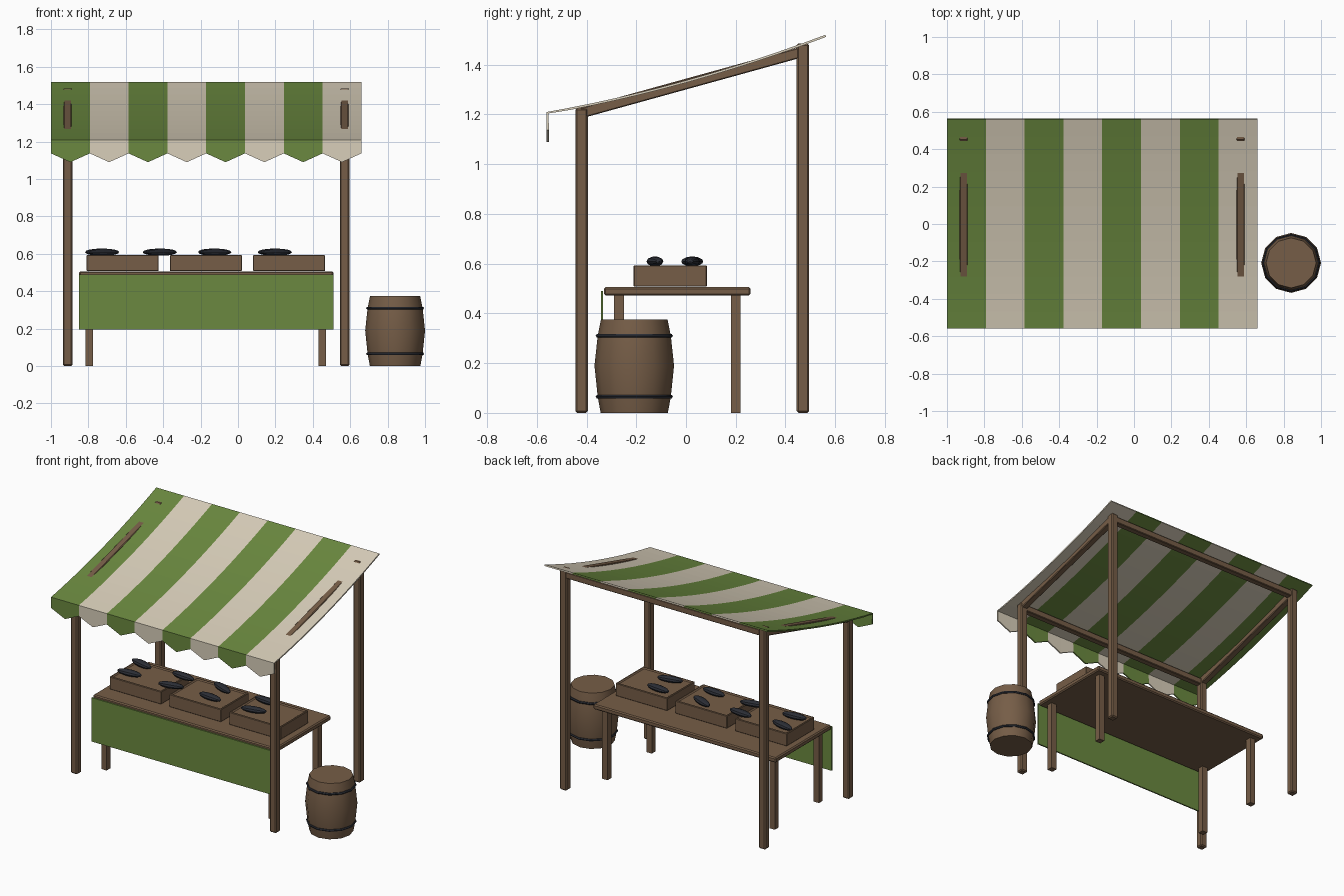
import bpy, bmesh, math
from mathutils import Vector, Matrix

if "Cube" in bpy.data.objects:
    bpy.data.objects.remove(bpy.data.objects["Cube"])


def material(name, rgb):
    m = bpy.data.materials.new(name)
    m.use_nodes = True
    color = (*rgb, 1)
    m.diffuse_color = color
    m.node_tree.nodes["Principled BSDF"].inputs["Base Color"].default_value = color
    return m


wood = material("brown wood", (0.18, 0.11, 0.063))
green = material("green cloth", (0.145, 0.25, 0.05))
cream = material("cream cloth", (0.69, 0.62, 0.49))
dark = material("dark slate", (0.024, 0.027, 0.036))


def finish(name, bm, *mats, bevel=0, smooth=None):
    bmesh.ops.recalc_face_normals(bm, faces=bm.faces)
    mesh = bpy.data.meshes.new(name)
    bm.to_mesh(mesh)
    bm.free()
    for m in mats:
        mesh.materials.append(m)
    if smooth:
        mesh.polygons.foreach_set("use_smooth", [True] * len(mesh.polygons))
        mesh.set_sharp_from_angle(angle=math.radians(smooth))
    obj = bpy.data.objects.new(name, mesh)
    bpy.context.collection.objects.link(obj)
    if bevel:
        mod = obj.modifiers.new("Bevel", "BEVEL")
        mod.width = bevel
        mod.segments = 1
    return obj


def box(name, lo, hi, mat, bevel=0.0):
    lo, hi = Vector(lo), Vector(hi)
    bm = bmesh.new()
    bmesh.ops.create_cube(bm, size=1)
    bmesh.ops.scale(bm, vec=hi - lo, verts=bm.verts)
    bmesh.ops.translate(bm, vec=(lo + hi) / 2, verts=bm.verts)
    return finish(name, bm, mat, bevel=bevel)


def beam(name, a, b, width):
    a, b = Vector(a), Vector(b)
    bm = bmesh.new()
    bmesh.ops.create_cube(bm, size=1)
    bmesh.ops.scale(bm, vec=(width, width, (b - a).length), verts=bm.verts)
    turn = (b - a).to_track_quat("Z", "Y").to_matrix().to_4x4()
    bmesh.ops.transform(bm, matrix=Matrix.Translation((a + b) / 2) @ turn, verts=bm.verts)
    return finish(name, bm, wood, bevel=0.004)


# Posts and the roof frame
sides = {"right": -0.911, "left": 0.57}
FRONT, BACK = -0.42, 0.47
for side, x in sides.items():
    for end, y, top in (("front", FRONT, 1.225), ("back", BACK, 1.485)):
        box(f"{end}_{side}_post", (x - 0.025, y - 0.025, 0), (x + 0.025, y + 0.025, top), wood, 0.007)
    beam(f"{side}_rafter", (x, FRONT, 1.206), (x, BACK, 1.452), 0.042)
for end, y, z in (("front", FRONT, 1.2), ("back", BACK, 1.45)):
    beam(f"{end}_rail", (sides["right"], y, z), (sides["left"], y, z), 0.042)

# Sagging striped awning with a pointed valance
STRIPES, ROWS, EDGE = 8, 12, 0.56
bm = bmesh.new()
columns = []
for i in range(2 * STRIPES + 1):
    x = -1 + 1.66 * i / (2 * STRIPES)
    column = [bm.verts.new((x, -EDGE, 1.09 if i % 2 else 1.137))]
    for j in range(ROWS + 1):
        y = -EDGE + 2 * EDGE * j / ROWS
        column.append(bm.verts.new((x, y, 1.337 + 0.277 * y + 0.089 * y * y)))
    columns.append(column)
for i, (a, b) in enumerate(zip(columns, columns[1:])):
    for j in range(ROWS + 1):
        face = bm.faces.new((a[j], b[j], b[j + 1], a[j + 1]))
        face.material_index = (i // 2) % 2
awning = finish("awning", bm, green, cream)
if awning.data.polygons[-1].normal.z < 0:
    awning.data.flip_normals()
shell = awning.modifiers.new("Solidify", "SOLIDIFY")
shell.thickness = 0.009
shell.offset = -1

# Table with its front cloth
box("table_top", (-0.85, -0.33, 0.472), (0.51, 0.26, 0.506), wood, 0.007)
for side, x in (("right", -0.795), ("left", 0.45)):
    for end, y in (("front", -0.27), ("back", 0.2)):
        box(f"table_{end}_{side}_leg", (x - 0.02, y - 0.02, 0), (x + 0.02, y + 0.02, 0.475), wood)
box("table_cloth", (-0.85, -0.342, 0.195), (0.51, -0.333, 0.49), green)

# Shallow crates with a rim around a filled top
for n, x in enumerate((-0.617, -0.172, 0.273)):
    bm = bmesh.new()
    bmesh.ops.create_cube(bm, size=1)
    bmesh.ops.scale(bm, vec=(0.385, 0.295, 0.085), verts=bm.verts)
    bmesh.ops.translate(bm, vec=(x, -0.063, 0.5505), verts=bm.verts)
    lid = max(bm.faces, key=lambda f: f.calc_center_median().z)
    bmesh.ops.inset_region(bm, faces=[lid], thickness=0.018)
    bmesh.ops.inset_region(bm, faces=[lid], thickness=0.002, depth=-0.006)
    finish(f"crate_{n + 1}", bm, wood, bevel=0.004)

# Fish lying in two rows
spots = ((-0.72, 0), (-0.41, 8), (-0.12, -10), (0.205, 8))
for row, y, shift, tilt in (("front", -0.125, 0, 4), ("back", 0.025, -0.015, -14)):
    for n, (x, angle) in enumerate(spots):
        bm = bmesh.new()
        bmesh.ops.create_uvsphere(bm, u_segments=10, v_segments=8, radius=1)
        turn = Matrix.Rotation(math.radians(angle + tilt), 4, "Z")
        size = Matrix.Diagonal((0.085, 0.03, 0.02, 1)) @ Matrix.Rotation(math.pi / 2, 4, "Y")
        bmesh.ops.transform(bm, matrix=Matrix.Translation((x + shift, y, 0.609)) @ turn @ size, verts=bm.verts)
        finish(f"{row}_fish_{n + 1}", bm, dark)


def lathe(name, profile, mat, closed):
    bm = bmesh.new()
    rings = []
    for r, z in profile:
        ring = []
        for k in range(12):
            t = math.tau * k / 12
            ring.append(bm.verts.new((0.84 + r * math.cos(t), -0.208 + r * math.sin(t), z)))
        rings.append(ring)
    pairs = list(zip(rings, rings[1:]))
    if closed:
        pairs.append((rings[-1], rings[0]))
    else:
        bm.faces.new(rings[0])
        bm.faces.new(rings[-1])
    for a, b in pairs:
        for k in range(12):
            m = (k + 1) % 12
            bm.faces.new((a[k], a[m], b[m], b[k]))
    return finish(name, bm, mat, smooth=40)


# Barrel and its hoops
lathe("barrel", ((0.135, 0), (0.147, 0.065), (0.16, 0.19), (0.147, 0.31), (0.134, 0.375)), wood, False)
for name, z in (("lower_hoop", 0.065), ("upper_hoop", 0.31)):
    hoop = []
    for k in range(6):
        t = math.tau * k / 6
        hoop.append((0.147 + 0.008 * math.cos(t), z + 0.008 * math.sin(t)))
    lathe(name, hoop, dark, True)
